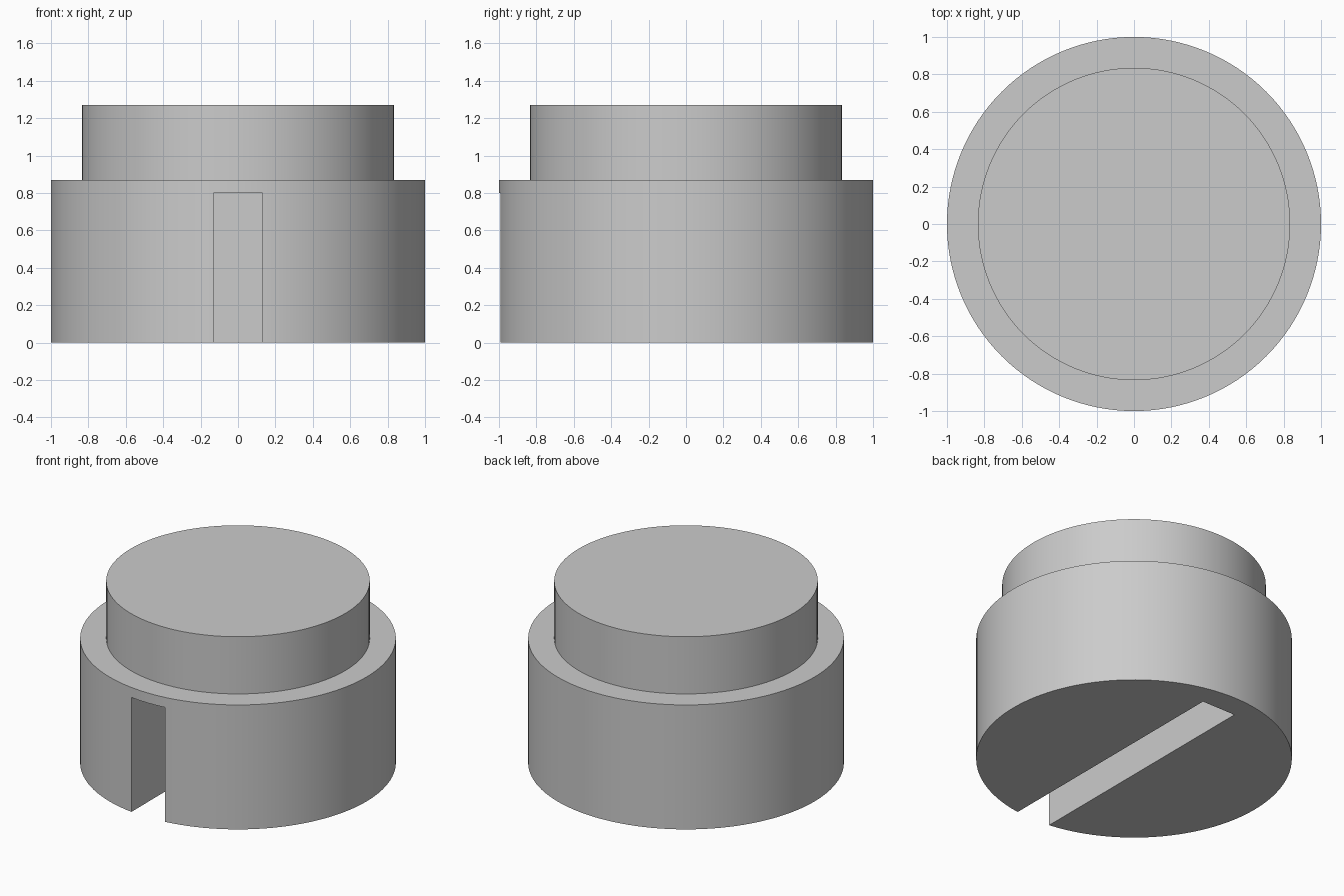
import bpy

cube = bpy.data.objects.get("Cube")
if cube:
    bpy.data.objects.remove(cube, do_unlink=True)

BASE_TOP, CAP_TOP = 0.87, 1.27
BASE_RADIUS, CAP_RADIUS = 1.0, 0.835
SLOT_HALF, SLOT_TOP, SLOT_BACK = 0.13, 0.80, 0.835
SEGMENTS = 128

grey = bpy.data.materials.new("plain_grey")
grey.use_nodes = True
colour = (0.6, 0.6, 0.6, 1)
grey.diffuse_color = colour
grey.node_tree.nodes["Principled BSDF"].inputs["Base Color"].default_value = colour


def mesh_object(name, verts, faces):
    mesh = bpy.data.meshes.new(name)
    mesh.from_pydata(verts, [], faces)
    obj = bpy.data.objects.new(name, mesh)
    bpy.context.collection.objects.link(obj)
    return obj


def select_only(obj):
    bpy.ops.object.select_all(action='DESELECT')
    obj.select_set(True)
    bpy.context.view_layer.objects.active = obj


# Stepped round body: revolve the outer profile and close both ends
from math import cos, sin, tau
profile = [(BASE_RADIUS, 0), (BASE_RADIUS, BASE_TOP), (CAP_RADIUS, BASE_TOP), (CAP_RADIUS, CAP_TOP)]
verts = [(r * cos(tau * i / SEGMENTS), r * sin(tau * i / SEGMENTS), z)
         for r, z in profile for i in range(SEGMENTS)]
faces = [(k * SEGMENTS + i, k * SEGMENTS + (i + 1) % SEGMENTS,
          (k + 1) * SEGMENTS + (i + 1) % SEGMENTS, (k + 1) * SEGMENTS + i)
         for k in range(len(profile) - 1) for i in range(SEGMENTS)]
faces.append(tuple(reversed(range(SEGMENTS))))
faces.append(tuple(range(len(verts) - SEGMENTS, len(verts))))
body = mesh_object("stepped_body", verts, faces)
body.data.materials.append(grey)

# Slot cutter: open at the front and underneath, closed at the back
front, bottom = -1.2, -0.2
bpy.ops.mesh.primitive_cube_add(size=1, location=(0, (front + SLOT_BACK) / 2, (bottom + SLOT_TOP) / 2))
cutter = bpy.context.object
cutter.name = "slot_cutter"
cutter.scale = (2 * SLOT_HALF, SLOT_BACK - front, SLOT_TOP - bottom)
cutter.hide_render = True
select_only(cutter)
bpy.ops.object.transform_apply(location=True, scale=True)
cutter.data.materials.append(grey)

# Cut the slot, then smooth the round walls
cut = body.modifiers.new("slot", 'BOOLEAN')
cut.operation = 'DIFFERENCE'
cut.solver = 'EXACT'
cut.object = cutter
select_only(body)
bpy.ops.object.modifier_apply(modifier=cut.name)
bpy.data.objects.remove(cutter, do_unlink=True)
bpy.ops.object.shade_smooth_by_angle()
